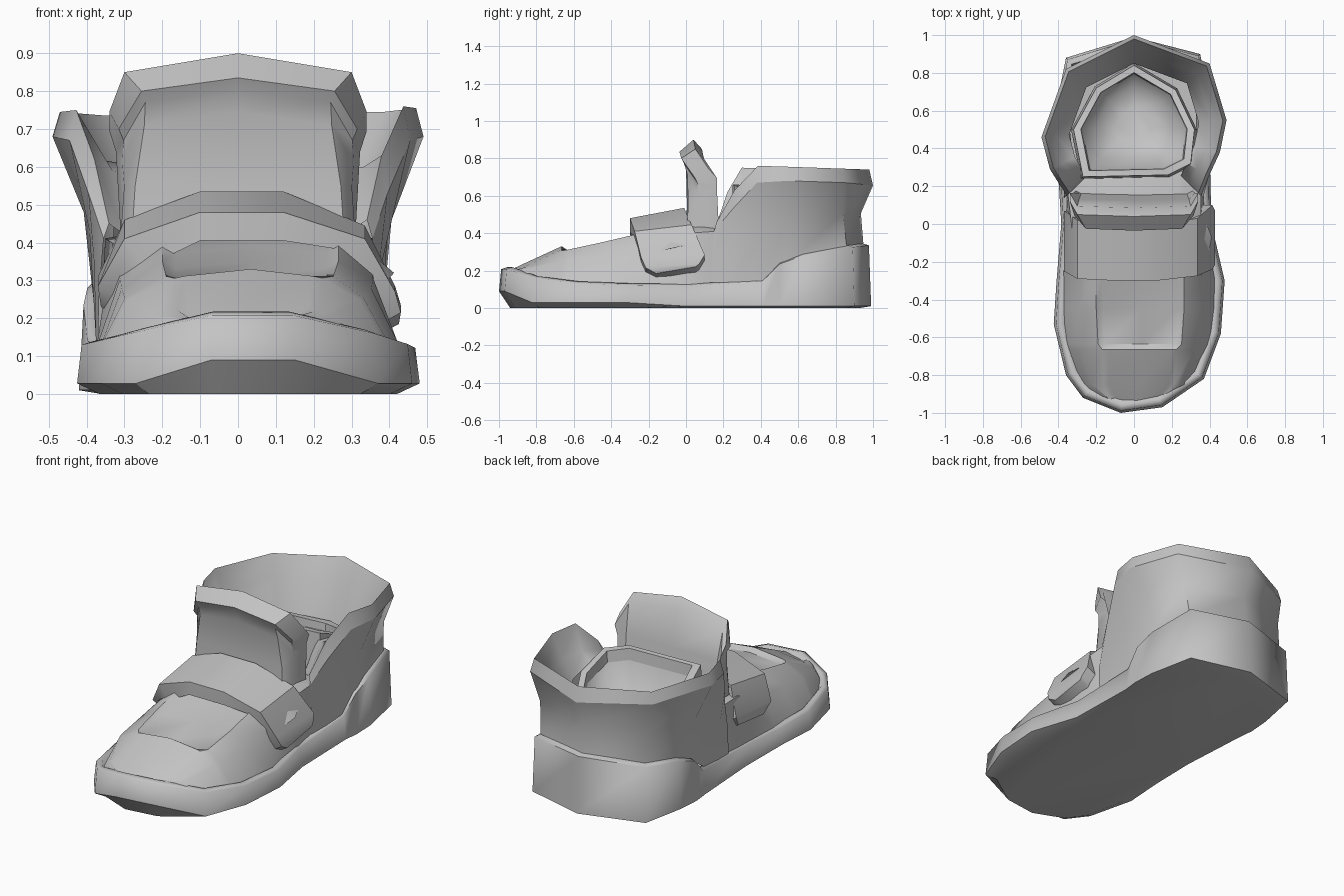
import bpy, bmesh, math
from mathutils import Vector

if "Cube" in bpy.data.objects:
    bpy.data.objects.remove(bpy.data.objects["Cube"])

grey = bpy.data.materials.new("shoe_grey")
grey.diffuse_color = (0.55, 0.55, 0.55, 1)
grey.use_nodes = True
grey.node_tree.nodes["Principled BSDF"].inputs["Base Color"].default_value = grey.diffuse_color


def finish(name, bm, angle=32):
    bmesh.ops.remove_doubles(bm, verts=bm.verts, dist=0.0005)
    bmesh.ops.recalc_face_normals(bm, faces=bm.faces)
    me = bpy.data.meshes.new(name)
    bm.to_mesh(me)
    bm.free()
    me.materials.append(grey)
    ob = bpy.data.objects.new(name, me)
    bpy.context.collection.objects.link(ob)
    bpy.ops.object.select_all(action='DESELECT')
    ob.select_set(True)
    bpy.context.view_layer.objects.active = ob
    bpy.ops.object.shade_smooth_by_angle(angle=math.radians(angle))
    return ob


def skin(name, rows, closed=False, caps=(), angle=32):
    """Bridge rows of points with quads; caps lists the rows to fill."""
    bm = bmesh.new()
    grid = [[bm.verts.new(p) for p in r] for r in rows]
    n = len(rows[0])
    for a, b in zip(grid, grid[1:]):
        for i in range(n if closed else n - 1):
            j = (i + 1) % n
            bm.faces.new((a[i], a[j], b[j], b[i]))
    for c in caps:
        bm.faces.new(grid[c])
    return finish(name, bm, angle)


def inset(points, d):
    """Move a closed counter-clockwise outline inwards by d in plan."""
    out = []
    for i, p in enumerate(points):
        t = Vector(points[(i + 1) % len(points)]) - Vector(points[i - 1])
        nrm = Vector((-t.y, t.x, 0)).normalized()
        out.append((p[0] + nrm.x * d, p[1] + nrm.y * d, p[2]))
    return out


# Sole: outline with the height of its top edge
sole = [(-.07, -1, .208), (.15, -.97, .208), (.37, -.82, .16), (.46, -.58, .132),
        (.48, -.3, .122), (.41, 0, .12), (.40, .41, .142), (.41, .50, .235),
        (.405, .63, .28), (.35, .9, .325), (0, .99, .335), (-.36, .88, .325),
        (-.41, .63, .28), (-.42, .5, .235), (-.41, .41, .142), (-.385, 0, .12),
        (-.41, -.3, .12), (-.425, -.53, .13), (-.36, -.8, .145), (-.27, -.92, .165)]
low = [(x, y, .09 if y < -.95 else .028 if y < -.2 else .01) for x, y, z in sole]
base = [(x, y, 0.0) for x, y, z in inset(low, .06)]
rim = inset(sole, .012)
lip = [(x, y, z + .01) for x, y, z in inset(sole, .045)]
tuck = [(x, y, z - .03) for x, y, z in inset(sole, .08)]
skin("sole_bottom", [base, low], True, (0,), 28)
skin("sole_wall", [low, rim, lip, tuck], True, (), 68)

# Vamp: sections along the foot, with a sunken panel over the toes
# y, left x, right x, base z, top z, panel scale, sink, side fullness
stations = [(-.935, -.15, .15, .185, .205, .45, 0, .82),
            (-.85, -.27, .30, .145, .245, .8, 0, .82),
            (-.665, -.355, .39, .12, .33, .84, 0, .82),
            (-.635, -.365, .405, .12, .335, .95, .025, .82),
            (-.45, -.375, .43, .12, .375, 1, .025, .82),
            (-.28, -.375, .43, .115, .415, 1, .025, .83),
            (0, -.36, .385, .11, .48, 1, 0, .92),
            (.17, -.362, .366, .11, .46, 1, 0, .97),
            (.28, -.33, .33, .11, .44, 1, 0, .97)]
rows = []
for y, xl, xr, zb, zt, s, sink, k in stations:
    zm = zb + (zt - zb) * (.62 + (k - .82) * 1.6)
    rows.append([(xl, y, zb), (xl * k, y, zm), (-.2 * s, y, zt - .024),
                 (-.165 * s, y, zt - .018 - sink), (.04 * s, y, zt - sink),
                 (.23 * s, y, zt - .018 - sink), (.265 * s, y, zt - .024),
                 (xr * k, y, zm), (xr, y, zb)])
skin("vamp", rows, angle=40)

# Heel quarter: base x, base y, base z, edge x, edge y, edge z, top z
side = [(.37, .14, .11, .355, .15, .41, .46), (.375, .25, .12, .395, .25, .53, .63),
        (.375, .40, .14, .455, .38, .67, .76), (.38, .54, .235, .49, .55, .68, .755),
        (.325, .86, .315, .40, .85, .67, .745)]
heel = [(0, .95, .325, 0, 1.0, .655, .74)]
shift = [(.04, .03), (0, .09), (.01, .09), (0, .04), (0, 0)]
left = [(-a, b - dy * .4, c, dx - d, e - dy, f, g - .01) for (a, b, c, d, e, f, g), (dx, dy)
        in zip(side[::-1], shift)]
cols = side + heel + left


def towards(x, y, f):
    return x * f, .5 + (y - .5) * f


wall = [[(a, b, c) for a, b, c, *_ in cols], [], []]
collar = [[], [], [], []]
for a, b, c, d, e, f, g in cols:
    mx, my = a + (d - a) * .25, b + (e - b) * .1
    wall[1].append((mx, my - .02 * (b > .8), c + (f - c) * .55))
    wall[2].append((d, e, f))
    collar[0].append((d, e, f))
    collar[1].append((*towards(d, e, .96), g))
    collar[2].append((*towards(d, e, .84), min(g - .03, .62)))
    collar[3].append((*towards(d, e, .70), min(g - .04, .62 - .33 * (e - .26))))
skin("heel_quarter", wall, angle=62)
skin("collar", collar, angle=58)

# Liner: padded rim around a rounded foot opening, lower at the back
plan = [(-.27, .25), (.18, .26), (.30, .32), (.32, .5), (.22, .71), (0, .84),
        (-.2, .72), (-.32, .5)]


def ring(f, z, tilt=0):
    return [(x * f, .52 + (y - .52) * f, z - tilt * (y - .26)) for x, y in plan]


skin("liner_rim", [ring(1.04, .42, .2), ring(1.0, .655, .4), ring(.88, .655, .4),
                   ring(.86, .59, .36)], True, (), 45)
skin("liner_cup", [ring(.86, .59, .36), ring(.65, .42, .18), ring(.3, .34)], True, (2,), 80)

# Tongue: a thick curved slab rising from the instep
# x foot, x lip, x top, lip z, top z, setback
half = [(.31, .315, .34, .70, .745, .08), (.28, .255, .30, .80, .85, .01),
        (0, 0, 0, .835, .90, 0)]
span = [(-a, -b, -c, *r) for a, b, c, *r in half] + half[1::-1]
rows = [[(a, .0 + s * .6, .42), (a * .97, .005 + s * .6, .55), (b * .97, .0 + s * .8, lz - .09),
         (b * .96, -.02 + s, lz - .03), (b, -.035 + s, lz), (c, .04 + s, tz),
         (c, .085 + s, tz - .05), (a * 1.04, .125 + s * .5, .64), (a, .16 + s * .2, .42)]
        for a, b, c, lz, tz, s in span]
skin("tongue", rows, True, (0, 4), 35)

# Strap: wide band wrapped over the instep (x, front y, back y, front z, back z)
band = [(-.362, -.19, .04, .23, .255), (-.37, -.25, .07, .285, .31),
        (-.30, -.29, .02, .41, .46), (-.1, -.30, -.01, .48, .535),
        (.12, -.30, -.01, .48, .535), (.335, -.275, .03, .41, .445),
        (.415, -.24, .10, .27, .285), (.43, -.215, .07, .215, .235),
        (.425, -.16, .05, .185, .22)]
outer_f = [(x, yf, zf) for x, yf, yb, zf, zb in band]
outer_b = [(x, yb, zb) for x, yf, yb, zf, zb in band]


def sink_in(pts):
    """Inner side of the band, drawn towards the foot."""
    return [(x - math.copysign(.055, x) * (abs(x) > .25), y, z - (.075 if abs(x) < .32 else .03))
            for x, y, z in pts]


skin("strap", [list(r) for r in zip(outer_f, outer_b, sink_in(outer_b), sink_in(outer_f))],
     True, (0, len(band) - 1), 40)

# Small pull tab on the outer end of the strap
bm = bmesh.new()
a, b, c, tip = [bm.verts.new(p) for p in ((.395, -.16, .30), (.37, -.08, .355),
                                        (.385, 0, .335), (.412, -.07, .32))]
for f in ((a, b, tip), (b, c, tip), (c, a, tip), (a, c, b)):
    bm.faces.new(f)
finish("pull_tab", bm)
